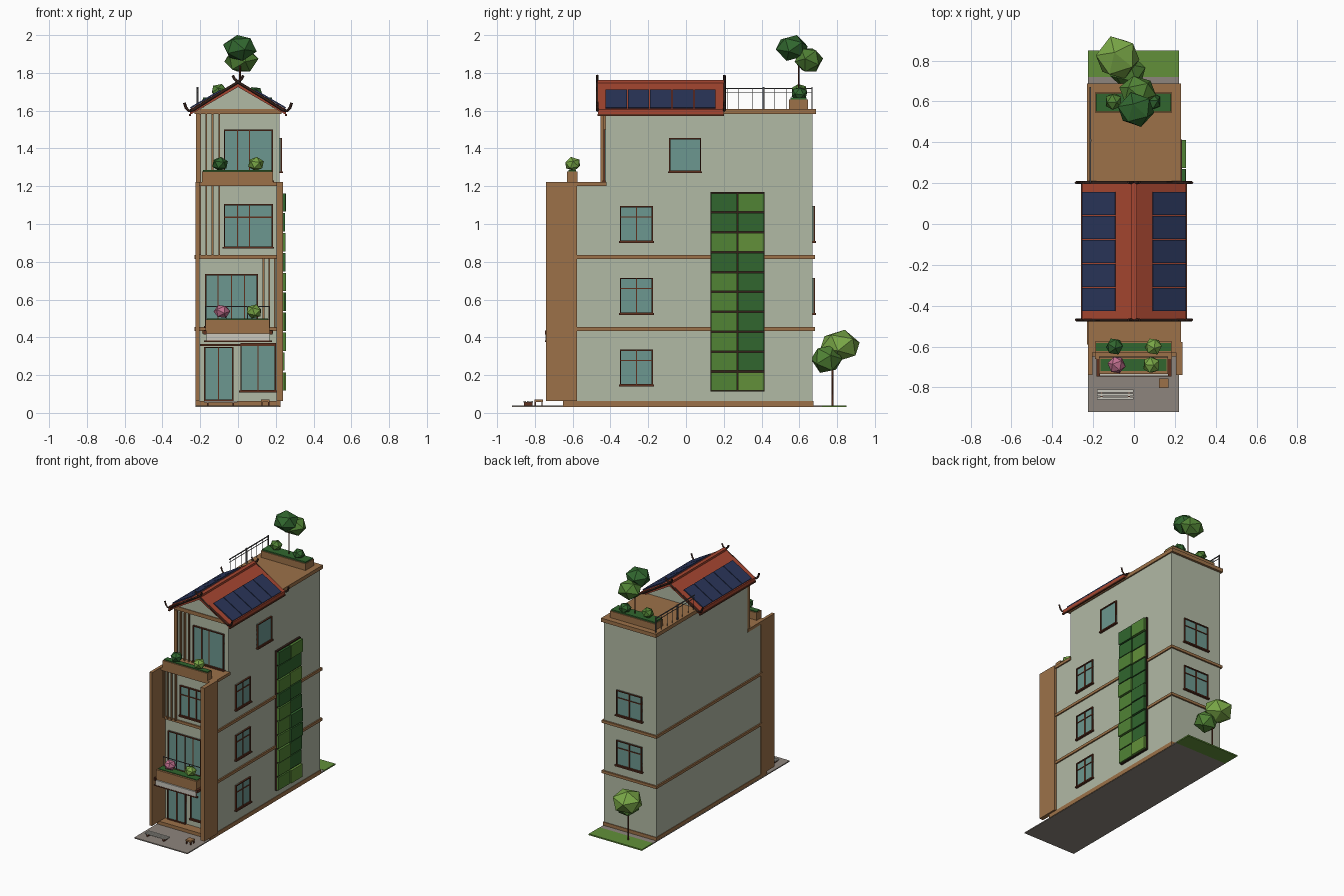
import bpy, bmesh, math, random
from mathutils import Vector, Matrix

if "Cube" in bpy.data.objects:
    bpy.data.objects.remove(bpy.data.objects["Cube"])

random.seed(4)
mats = {}


def mat(name, r, g, b):
    lin = [(c / 255) ** 2.2 for c in (r, g, b)]
    m = bpy.data.materials.new(name)
    m.diffuse_color = (*lin, 1)
    m.use_nodes = True
    m.node_tree.nodes["Principled BSDF"].inputs["Base Color"].default_value = m.diffuse_color
    mats[name] = m


for row in [("wall", 176, 184, 163), ("wood", 155, 113, 74), ("frame", 95, 52, 36), ("glass", 108, 150, 142),
            ("tile", 165, 72, 52), ("dark", 55, 38, 32), ("panel", 46, 56, 90), ("paving", 140, 132, 124),
            ("grass", 98, 143, 60), ("leaf_dark", 52, 102, 50), ("leaf_mid", 82, 130, 56),
            ("leaf_light", 120, 165, 72), ("pink", 190, 110, 140), ("pale", 200, 198, 188), ("metal", 90, 90, 92)]:
    mat(*row)


def finish(name, bm, colour):
    bmesh.ops.recalc_face_normals(bm, faces=bm.faces)
    me = bpy.data.meshes.new(name)
    bm.to_mesh(me)
    bm.free()
    me.materials.append(mats[colour])
    ob = bpy.data.objects.new(name, me)
    bpy.context.collection.objects.link(ob)
    return ob


def boxes(name, colour, *bounds):
    """One object of boxes, each (x0, x1, y0, y1, z0, z1)."""
    bm = bmesh.new()
    for x0, x1, y0, y1, z0, z1 in bounds:
        m = Matrix.Translation(((x0 + x1) / 2, (y0 + y1) / 2, (z0 + z1) / 2))
        bmesh.ops.create_cube(bm, size=1, matrix=m @ Matrix.Diagonal((x1 - x0, y1 - y0, z1 - z0, 1)))
    return finish(name, bm, colour)


def prism(name, colour, pts, y0, y1):
    """Profile in x-z extruded along y."""
    bm = bmesh.new()
    f = bm.faces.new([bm.verts.new((x, y0, z)) for x, z in pts])
    ext = bmesh.ops.extrude_face_region(bm, geom=[f])
    bmesh.ops.translate(bm, vec=(0, y1 - y0, 0), verts=[v for v in ext["geom"] if isinstance(v, bmesh.types.BMVert)])
    return finish(name, bm, colour)


def blob(name, colour, c, r):
    bm = bmesh.new()
    bmesh.ops.create_icosphere(bm, subdivisions=1, radius=1.04)
    bmesh.ops.rotate(bm, verts=bm.verts, matrix=Matrix.Rotation(random.uniform(0, 6), 3, Vector((1, .4, .7))))
    bmesh.ops.scale(bm, vec=r, verts=bm.verts)
    bmesh.ops.translate(bm, vec=c, verts=bm.verts)
    return finish(name, bm, colour)


def tube(name, colour, pts, r):
    cu = bpy.data.curves.new(name, "CURVE")
    cu.dimensions = "3D"
    cu.bevel_depth, cu.bevel_resolution, cu.use_fill_caps = r, 0, True
    sp = cu.splines.new("POLY")
    sp.points.add(len(pts) - 1)
    for p, q in zip(sp.points, pts):
        p.co = (*q, 1)
    cu.materials.append(mats[colour])
    ob = bpy.data.objects.new(name, cu)
    bpy.context.collection.objects.link(ob)


def window(name, side, plane, u0, u1, z0, z1, ups=(0.5,), transom=None, sill=True):
    """Framed window; ups and transom are fractions of the opening."""
    def b(a0, a1, d, c0, c1):
        if side == "front":
            return (a0, a1, plane - d, plane + .004, c0, c1)
        if side == "back":
            return (a0, a1, plane - .004, plane + d, c0, c1)
        return (plane - .004, plane + d, a0, a1, c0, c1)
    t = .007
    boxes(name + "_glass", "glass", b(u0, u1, .004, z0, z1))
    bars = [b(u0, u0 + t, .012, z0, z1), b(u1 - t, u1, .012, z0, z1), b(u0, u1, .012, z0, z0 + t),
            b(u0, u1, .012, z1 - t, z1)]
    bars += [b(u0 + k * (u1 - u0) - .003, u0 + k * (u1 - u0) + .003, .009, z0, z1) for k in ups]
    if transom:
        zt = z0 + transom * (z1 - z0)
        bars.append(b(u0, u1, .009, zt - .003, zt + .003))
    if sill:
        bars.append(b(u0 - .006, u1 + .006, .018, z0 - .006, z0 + .004))
    boxes(name + "_frame", "frame", *bars)


# Ground
boxes("paving", "paving", (-.225, .22, -.92, .72, .03, .038))
boxes("lawn", "grass", (-.225, .22, .72, .85, .03, .04))

# House body
boxes("lower_storeys", "wall", (-.22, .22, -.58, .67, .035, 1.21))
boxes("top_storey", "wall", (-.22, .22, -.425, .67, 1.2, 1.59))
boxes("base_trim", "wood", (-.224, .224, -.65, .675, .032, .063))
boxes("floor_bands", "wood", *[(-.23, .23, -.59, .682, z, z + .02) for z in (.434, .815)])
boxes("side_fins", "wood", (-.225, -.203, -.74, -.578, .062, 1.222), (.205, .237, -.74, -.578, .062, 1.222))
boxes("front_terrace_slab", "wood", (-.225, .23, -.63, -.42, 1.2, 1.222))
boxes("roof_terrace_slab", "wood", (-.23, .23, -.44, .688, 1.582, 1.61))
boxes("top_corner_post", "wood", (-.222, -.205, -.45, -.42, 1.22, 1.585))

# Vertical slats
boxes("upper_slats", "wood", *[(x - .004, x + .004, y - .012, y + .004, z0, z1) for x in (-.2, -.168, -.135, -.1)
                               for y, z0, z1 in ((-.6, .835, 1.2), (-.44, 1.222, 1.582))])
boxes("lower_slats", "wood", *[(x - .004, x + .004, -.612, -.58, .45, .82) for x in (.135, .165, .195)])

# Windows and door
window("entrance_door", "front", -.58, -.18, -.025, .063, .35, (.5,), sill=False)
window("shop_window", "front", -.58, .012, .2, .115, .37)
window("balcony_window", "front", -.58, -.175, .105, .455, .735, (.25, .5, .75))
window("third_floor_window", "front", -.58, -.075, .185, .875, 1.105, (.28, .52), .7)
window("terrace_window", "front", -.425, -.075, .185, 1.225, 1.5, (.28, .52))
for i, z in enumerate((.145, .525, .905)):
    window(f"side_window_{i}", "right", .22, -.35, -.175, z, z + .19, (.5,), .7)
    if i:
        window(f"back_window_{i}", "back", .67, -.105, .11, z, z + .19, (.5,), .7)
window("side_window_top", "right", .22, -.09, .08, 1.275, 1.455, ())

# Entrance canopy and balcony
boxes("balcony_slab", "wood", (-.19, .185, -.66, -.58, .42, .44))
boxes("balcony_planter", "wood", (-.172, .167, -.735, -.65, .42, .495))
boxes("balcony_soil", "leaf_dark", (-.165, .16, -.72, -.662, .49, .5))
boxes("canopy_board", "pale", (-.168, .168, -.745, -.73, .383, .42))
boxes("canopy_trim", "frame", (-.18, .18, -.747, -.728, .376, .384), (-.2, .2, -.59, -.58, .355, .366),
      *[(s * .175 - .008, s * .175 + .008, -.747, -.58, .415, .436) for s in (-1, 1)])
boxes("balcony_rail", "metal", (-.172, .167, -.654, -.65, .56, .565),
      *[(x - .002, x + .002, -.654, -.65, .49, .565) for x in (-.17, -.06, .05, .165)])

# Planters
boxes("terrace_planter", "wood", (-.19, .185, -.63, -.575, 1.22, 1.278))
boxes("terrace_planting", "leaf_dark", (-.185, .18, -.622, -.582, 1.27, 1.285))
boxes("roof_planter", "wood", (-.19, .185, .545, .645, 1.605, 1.66))
boxes("roof_planting", "leaf_dark", (-.185, .18, .552, .638, 1.65, 1.67))

# Gable roof with crossed barge boards
top, s = 1.755, .58
z = lambda x: top - s * x
prism("gable_walls", "wall", [(-.205, 1.605), (.205, 1.605), (0, 1.728)], -.435, .18)
prism("tiled_roof", "tile", [(-.255, z(.255) - .03), (-.255, z(.255)), (0, top), (.255, z(.255)),
                             (.255, z(.255) - .03), (0, top - .03)], -.465, .198)
boxes("ridge_cap", "tile", (-.014, .014, -.468, .2, 1.742, 1.762))
for side, m in (("right", 1), ("left", -1)):
    boxes(f"eave_beam_{side}", "frame", (min(m * .248, m * .26), max(m * .248, m * .26), -.468, .2, 1.572, 1.582))
    for k in range(5):
        y = -.425 + k * .1175
        prism(f"solar_panel_{side}_{k}", "panel",
              [(m * .09, z(.09) + .001), (m * .25, z(.25) + .001), (m * .254, z(.25) + .008), (m * .094, z(.09) + .008)],
              y, y + .112)
    for end, y in (("front", -.47), ("back", .203)):
        tube(f"barge_board_{end}_{side}", "dark",
             [(-m * .028, y, 1.787), (-m * .018, y, 1.767), (m * .01, y, 1.745), (m * .13, y, 1.672),
              (m * .24, y, 1.602), (m * .262, y, 1.6), (m * .275, y, 1.615), (m * .284, y, 1.642)], .0075)

# Roof terrace railing
boxes("roof_railing", "metal", (-.217, -.211, .2, .67, 1.715, 1.721), (-.216, -.212, .2, .67, 1.695, 1.698),
      (-.219, -.209, .405, .415, 1.61, 1.725), (-.217, -.211, .664, .67, 1.61, 1.725),
      *[(-.2155, -.2125, y - .0015, y + .0015, 1.61, 1.717) for y in (.22, .28, .35, .47, .53, .6)])

# Green wall
greens = ["leaf_dark", "leaf_mid", "leaf_light"]
boxes("green_wall_backing", "dark", (.215, .236, .13, .415, .113, 1.17))
for r in range(10):
    for c in range(2):
        y, zz, d = .132 + c * .143, .118 + r * .1053, random.uniform(.244, .257)
        boxes(f"green_wall_tile_{r}_{c}", random.choice(["leaf_mid", "leaf_mid", "leaf_dark", "grass"]),
              (.23, d, y, y + .137, zz, zz + .097))

# Trees and shrubs
tube("roof_tree_trunk", "frame", [(.01, .597, 1.66), (.01, .597, 1.9)], .005)
blob("roof_tree_crown", "leaf_dark", (.01, .56, 1.932), (.09, .085, .07))
blob("roof_tree_side_crown", "leaf_mid", (.018, .65, 1.868), (.09, .075, .07))
tube("garden_tree_trunk", "frame", [(-.06, .775, .035), (-.06, .775, .3)], .006)
blob("garden_tree_crown", "leaf_light", (-.08, .815, .355), (.108, .108, .085))
blob("garden_tree_side_crown", "leaf_mid", (-.03, .745, .285), (.088, .082, .078))
for name, col, c in (("roof_shrub_left", "leaf_mid", (-.1, .6, 1.705)), ("roof_shrub_right", "leaf_dark", (.09, .6, 1.69)),
                     ("terrace_shrub_left", "leaf_dark", (-.095, -.6, 1.318)),
                     ("terrace_shrub_right", "leaf_light", (.095, -.6, 1.318)),
                     ("balcony_flower", "pink", (-.085, -.69, .537)),
                     ("balcony_shrub", "leaf_light", (.085, -.69, .537))):
    blob(name, col, c, (.043, .043, .037))

# Street bench and stool
boxes("bench_slats", "pale", *[(-.18, -.002, y, y + .013, .056, .062) for y in (-.86, -.842, -.824)])
boxes("bench_legs", "frame", *[(x, x + .01, -.858, -.813, .035, .057) for x in (-.165, -.03)])
boxes("stool_seat", "wood", (.122, .168, -.803, -.757, .058, .07))
boxes("stool_legs", "frame", *[(x, x + .007, y, y + .007, .03, .06) for x in (.124, .159) for y in (-.801, -.766)])
